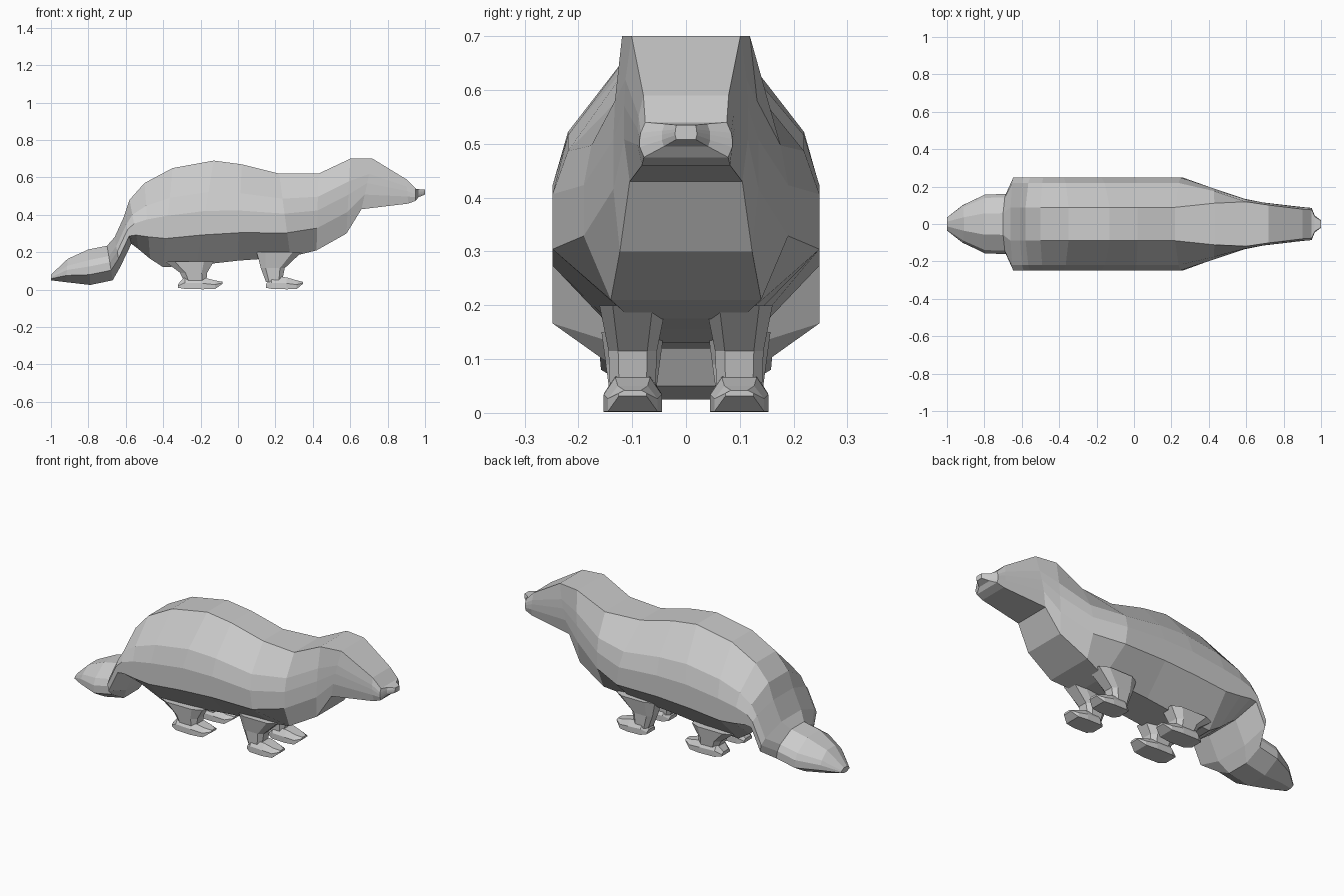
import bpy, bmesh

if "Cube" in bpy.data.objects:
    bpy.data.objects.remove(bpy.data.objects["Cube"])


def loft(name, rings):
    """Skin a list of equal-length closed rings and cap both ends."""
    bm = bmesh.new()
    loops = [[bm.verts.new(p) for p in ring] for ring in rings]
    for a, b in zip(loops, loops[1:]):
        for i in range(len(a)):
            j = (i + 1) % len(a)
            bm.faces.new((a[i], a[j], b[j], b[i]))
    bm.faces.new(loops[0])
    bm.faces.new(loops[-1])
    bmesh.ops.recalc_face_normals(bm, faces=bm.faces)
    mesh = bpy.data.meshes.new(name)
    bm.to_mesh(mesh)
    bm.free()
    bpy.context.collection.objects.link(bpy.data.objects.new(name, mesh))


def body_ring(xt, zt, xb, zb, w):
    """Ten-sided section; round on the trunk, boxier towards the head."""
    box = min(max((xt - .3) / .3, 0), 1)
    top = w * (.36 + .52 * box)
    low = w * (.41 + .5 * min(box * 1.5, 1))
    half = [(0, top), (.3, top + (w - top) * .82), (.48, w), (.71, w), (1, low)]
    right = [(xt + (xb - xt) * t, -y, zt + (zb - zt) * t) for t, y in half]
    return right + [(x, -y, z) for x, y, z in reversed(right)]


# Tail, trunk, neck, head and nose: top x, z; bottom x, z; half width
R = .248
body = [
    (-1, .08, -1, .05, .035), (-.91, .165, -.92, .04, .1),
    (-.8, .215, -.79, .025, .158), (-.7, .235, -.67, .05, .16),
    (-.66, .28, -.63, .12, R), (-.61, .39, -.57, .245, R),
    (-.58, .48, -.53, .215, R), (-.5, .57, -.47, .165, R),
    (-.35, .65, -.4, .12, R), (-.13, .69, -.22, .13, R),
    (.02, .67, 0, .155, R), (.22, .62, .28, .175, R),
    (.43, .62, .42, .21, .19), (.6, .7, .58, .3, .135),
    (.72, .7, .66, .43, .115), (.9, .59, .91, .46, .09),
    (.95, .54, .95, .475, .086), (.966, .537, .966, .495, .045),
    (1, .535, 1, .508, .02),
]
loft("body", [body_ring(*s) for s in body])


def leg_ring(z, x0, x1, y, h):
    """Octagonal horizontal section."""
    c, k = (x1 - x0) * .2, h * .6
    near = [(x0, y - k, z), (x0 + c, y - h, z), (x1 - c, y - h, z), (x1, y - k, z)]
    return near + [(x, 2 * y - v, z) for x, v, z in reversed(near)]


def foot_ring(x, z0, z1, y, h):
    """Six-sided vertical section with a narrower top."""
    near = [(x, y - h, z0), (x, y - h, (z0 + z1) / 2), (x, y - h * .6, z1)]
    return near + [(x, 2 * y - v, z) for x, v, z in reversed(near)]


# Foot: fraction of length, z range, half width
foot = [(0, .01, .03, .036), (.15, .004, .07, .053), (.55, .002, .066, .054),
        (.83, .003, .05, .046), (1, .031, .042, .026)]
# Legs: z, x range, half width; then heel and toe x
limbs = {
    "front": ([(.2, .1, .34, .062), (.115, .122, .25, .045), (.04, .15, .235, .042)], .15, .347),
    "rear": ([(.15, -.39, -.13, .058), (.09, -.31, -.165, .05), (.03, -.28, -.17, .042)], -.32, -.083),
}
for end, (leg, heel, toe) in limbs.items():
    for side, y in (("right", -.099), ("left", .099)):
        loft(f"{end}_{side}_leg", [leg_ring(z, a, b, y, h) for z, a, b, h in leg])
        loft(f"{end}_{side}_foot",
             [foot_ring(heel + (toe - heel) * t, a, b, y, h) for t, a, b, h in foot])
